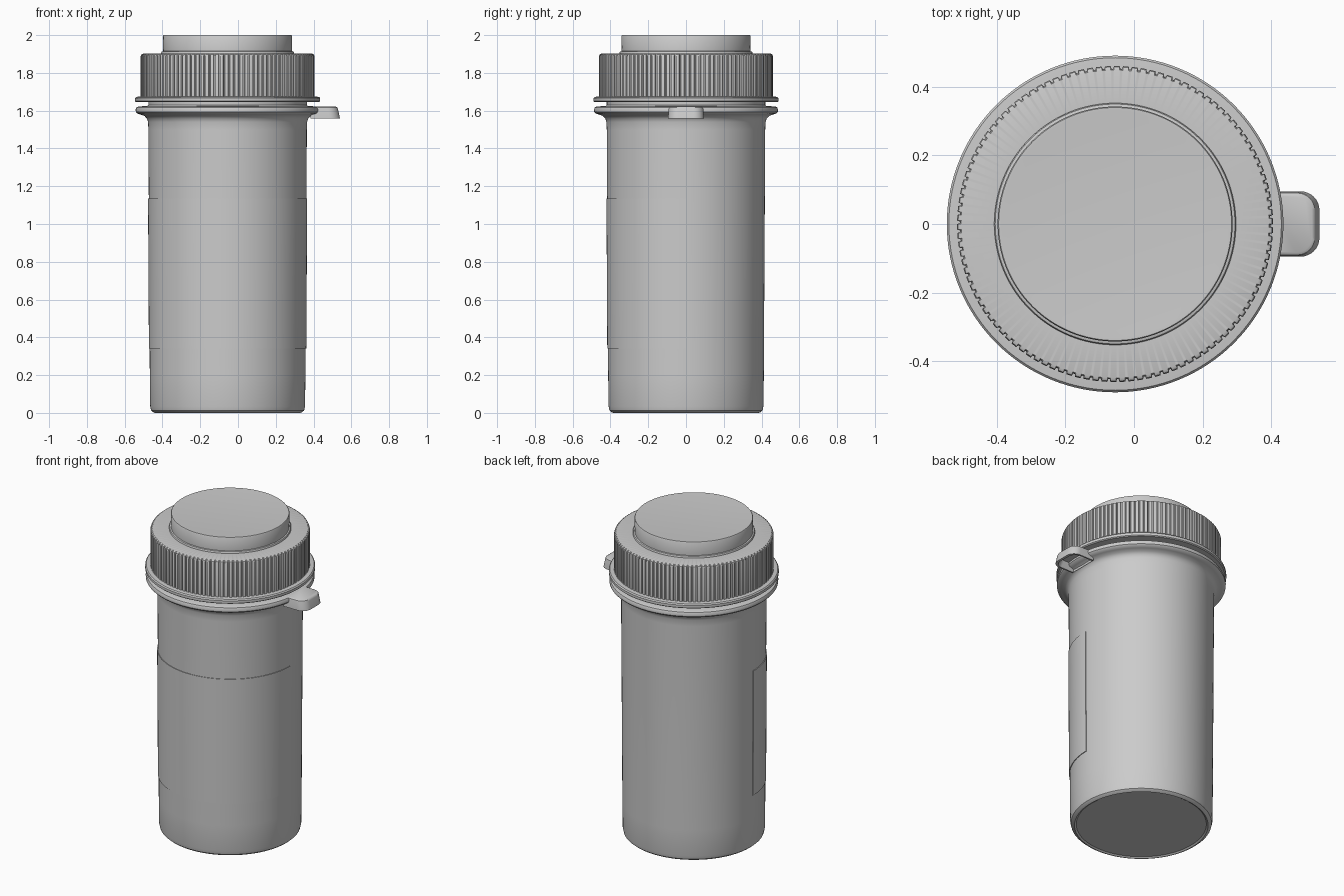
import bpy, bmesh, math

if "Cube" in bpy.data.objects:
    bpy.data.objects.remove(bpy.data.objects["Cube"])

CX = -0.055      # axis of the bottle


def make_object(name, verts, faces):
    mesh = bpy.data.meshes.new(name)
    mesh.from_pydata(verts, [], faces)
    bm = bmesh.new()
    bm.from_mesh(mesh)
    bmesh.ops.recalc_face_normals(bm, faces=bm.faces)
    bm.to_mesh(mesh)
    bm.free()
    obj = bpy.data.objects.new(name, mesh)
    bpy.context.collection.objects.link(obj)
    bpy.ops.object.select_all(action='DESELECT')
    obj.select_set(True)
    bpy.context.view_layer.objects.active = obj
    bpy.ops.object.shade_smooth_by_angle(angle=math.radians(35))
    return obj


def loft(name, rings, closed=False, caps=True):
    n, m = len(rings[0]), len(rings)
    verts = [v for ring in rings for v in ring]
    faces = []
    for j in range(m if closed else m - 1):
        k = (j + 1) % m
        for i in range(n):
            i2 = (i + 1) % n
            faces.append((j * n + i, j * n + i2, k * n + i2, k * n + i))
    if caps and not closed:
        faces += [tuple(range(n)), tuple(range((m - 1) * n, m * n))]
    return make_object(name, verts, faces)


def lathe(name, profile, n=128):
    def ring(r, z):
        return [(CX + r * math.cos(2 * math.pi * i / n),
                 r * math.sin(2 * math.pi * i / n), z) for i in range(n)]
    return loft(name, [ring(r, z) for r, z in profile])


# Body with rounded foot, flared shoulder, flange and neck
lathe("bottle_body", [
    (0.375, 0.007), (0.385, 0.0), (0.395, 0.004), (0.405, 0.013), (0.41, 0.035),
    (0.412, 0.2), (0.4195, 1.50), (0.421, 1.54), (0.427, 1.558), (0.44, 1.572),
    (0.462, 1.580), (0.478, 1.585), (0.486, 1.594), (0.487, 1.607),
    (0.482, 1.618), (0.470, 1.623), (0.425, 1.624), (0.42, 1.63), (0.42, 1.66)])

# Flat ring under the cap
lathe("cap_rim", [
    (0.40, 1.645), (0.484, 1.645), (0.490, 1.650), (0.490, 1.666),
    (0.484, 1.673), (0.44, 1.677)])

# Ribbed cap: alternating wide ribs and narrow grooves
RIBS = 110


def rib_ring(scale_r, z, depth):
    ring = []
    for k in range(RIBS):
        for frac, d in ((0.0, 0), (0.62, 0), (0.72, depth), (0.9, depth)):
            a = 2 * math.pi * (k + frac) / RIBS
            r = scale_r - d
            ring.append((CX + r * math.cos(a), r * math.sin(a), z))
    return ring


loft("ribbed_cap", [
    rib_ring(0.460, 1.670, 0.008), rib_ring(0.460, 1.890, 0.008),
    rib_ring(0.457, 1.897, 0.006), rib_ring(0.448, 1.902, 0),
    rib_ring(0.352, 1.903, 0)])

# Raised round top of the cap
lathe("cap_top", [
    (0.352, 1.895), (0.352, 1.908), (0.349, 1.913), (0.341, 1.915),
    (0.342, 1.995), (0.339, 2.0), (0.33, 2.0), (0.31, 1.998)])

# Label wrapped over the front half
SEG = 64
label_rings = []
for i in range(SEG + 1):
    a = math.pi + math.pi * i / SEG
    label_rings.append([(CX + r * math.cos(a), r * math.sin(a), z)
                        for r, z in ((0.408, 0.34), (0.4168, 0.34),
                                     (0.4212, 1.135), (0.410, 1.135))])
loft("front_label", label_rings)


# Thumb tab: inverted hollow tray with a drooping lip
def tab_ring(tip, half, rad, z):
    pts = [(0.385, -half, z)]
    for sy, start in ((-1, -90), (1, 0)):
        for i in range(9):
            a = math.radians(start + 90 * i / 8)
            pts.append((tip - rad + rad * math.cos(a),
                        sy * (half - rad) + rad * math.sin(a), z))
    pts.append((0.385, half, z))
    return pts


loft("thumb_tab", [
    tab_ring(0.505, 0.078, 0.045, 1.605), tab_ring(0.522, 0.084, 0.05, 1.566),
    tab_ring(0.524, 0.086, 0.05, 1.558), tab_ring(0.540, 0.095, 0.055, 1.558),
    tab_ring(0.529, 0.092, 0.053, 1.610), tab_ring(0.526, 0.090, 0.05, 1.617),
    tab_ring(0.518, 0.083, 0.045, 1.622)])
